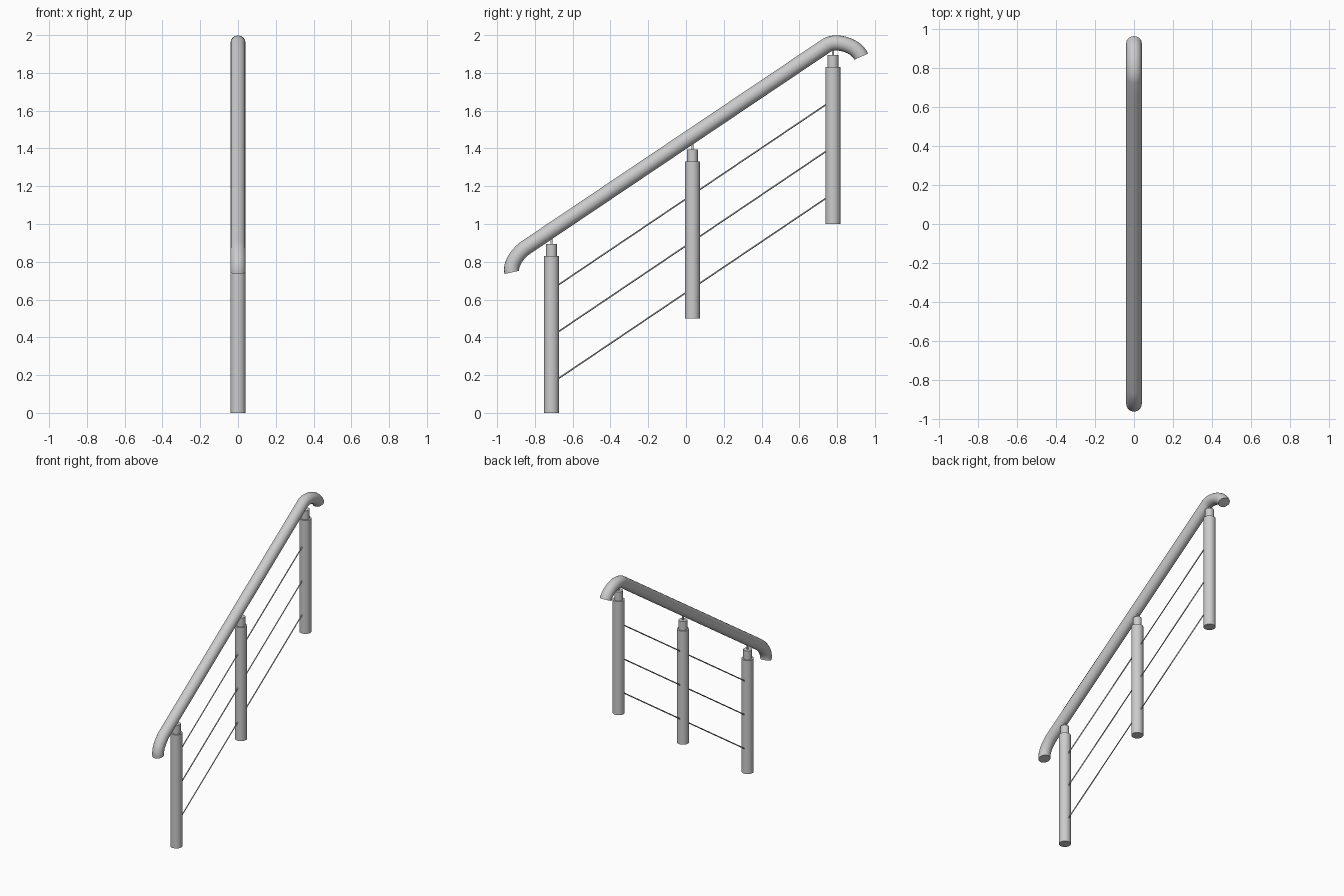
import bpy, bmesh
from math import radians
from mathutils import Vector

if "Cube" in bpy.data.objects:
    bpy.data.objects.remove(bpy.data.objects["Cube"])

POSTS = [(-0.712, 0.0), (0.034, 0.5), (0.778, 1.0)]   # (y, base height)
SLOPE = 0.672


def rail_z(y):
    return 1.468 + (y - 0.034) * SLOPE


def smooth(ob):
    bpy.ops.object.select_all(action='DESELECT')
    ob.select_set(True)
    bpy.context.view_layer.objects.active = ob
    bpy.ops.object.shade_smooth_by_angle(angle=radians(35))


def rod(name, a, b, r, sides=32):
    """Closed cylinder running from point a to point b."""
    a, b = Vector(a), Vector(b)
    bpy.ops.mesh.primitive_cylinder_add(vertices=sides, radius=r, depth=(b - a).length,
                                        location=(a + b) / 2)
    ob = bpy.context.object
    ob.name = name
    ob.rotation_euler = (b - a).to_track_quat('Z', 'Y').to_euler()
    smooth(ob)


# Posts with a narrower collar and a thin pin carrying the rail
for i, (y, z) in enumerate(POSTS, 1):
    rod(f"post_{i}", (0, y, z), (0, y, z + 0.83), 0.04)
    rod(f"post_collar_{i}", (0, y, z + 0.83), (0, y, z + 0.895), 0.029)
    rod(f"rail_pin_{i}", (0, y, z + 0.895), (0, y, rail_z(y)), 0.006, 12)

# Three infill cables parallel to the rail
for i, z in enumerate((0.182, 0.43, 0.678), 1):
    y0, y1 = -0.68, 0.745
    rod(f"cable_{i}", (0, y0, z - 0.003), (0, y1, z + 0.957), 0.004, 10)

# Handrail: straight tube with a curled end at the bottom and top
lo, hi = -0.845, 0.745
path = [  # (left handle, point, right handle) as (y, z)
    ((-0.918, 0.72), (-0.922, 0.744), (-0.933, 0.794)),
    ((-0.882, rail_z(-0.882)), (lo, rail_z(lo)), (-0.4, rail_z(-0.4))),
    ((0.4, rail_z(0.4)), (hi, rail_z(hi)), (0.79, rail_z(0.79))),
    ((0.899, 1.95), (0.928, 1.886), (0.936, 1.868)),
]
cu = bpy.data.curves.new("handrail", 'CURVE')
cu.dimensions = '3D'
cu.bevel_depth = 0.04
cu.bevel_resolution = 6
cu.resolution_u = 14
cu.use_fill_caps = True
sp = cu.splines.new('BEZIER')
sp.bezier_points.add(len(path) - 1)
for bp, (l, p, r) in zip(sp.bezier_points, path):
    bp.handle_left_type = bp.handle_right_type = 'FREE'
    bp.co = (0, *p)
    bp.handle_left = (0, *l)
    bp.handle_right = (0, *r)
rail = bpy.data.objects.new("handrail", cu)
bpy.context.collection.objects.link(rail)
bpy.ops.object.select_all(action='DESELECT')
rail.select_set(True)
bpy.context.view_layer.objects.active = rail
bpy.ops.object.convert(target='MESH')
rail = bpy.context.object
# Weld the end caps to the tube
bm = bmesh.new()
bm.from_mesh(rail.data)
bmesh.ops.remove_doubles(bm, verts=bm.verts, dist=0.0001)
bmesh.ops.recalc_face_normals(bm, faces=bm.faces)
bm.to_mesh(rail.data)
bm.free()
smooth(rail)
